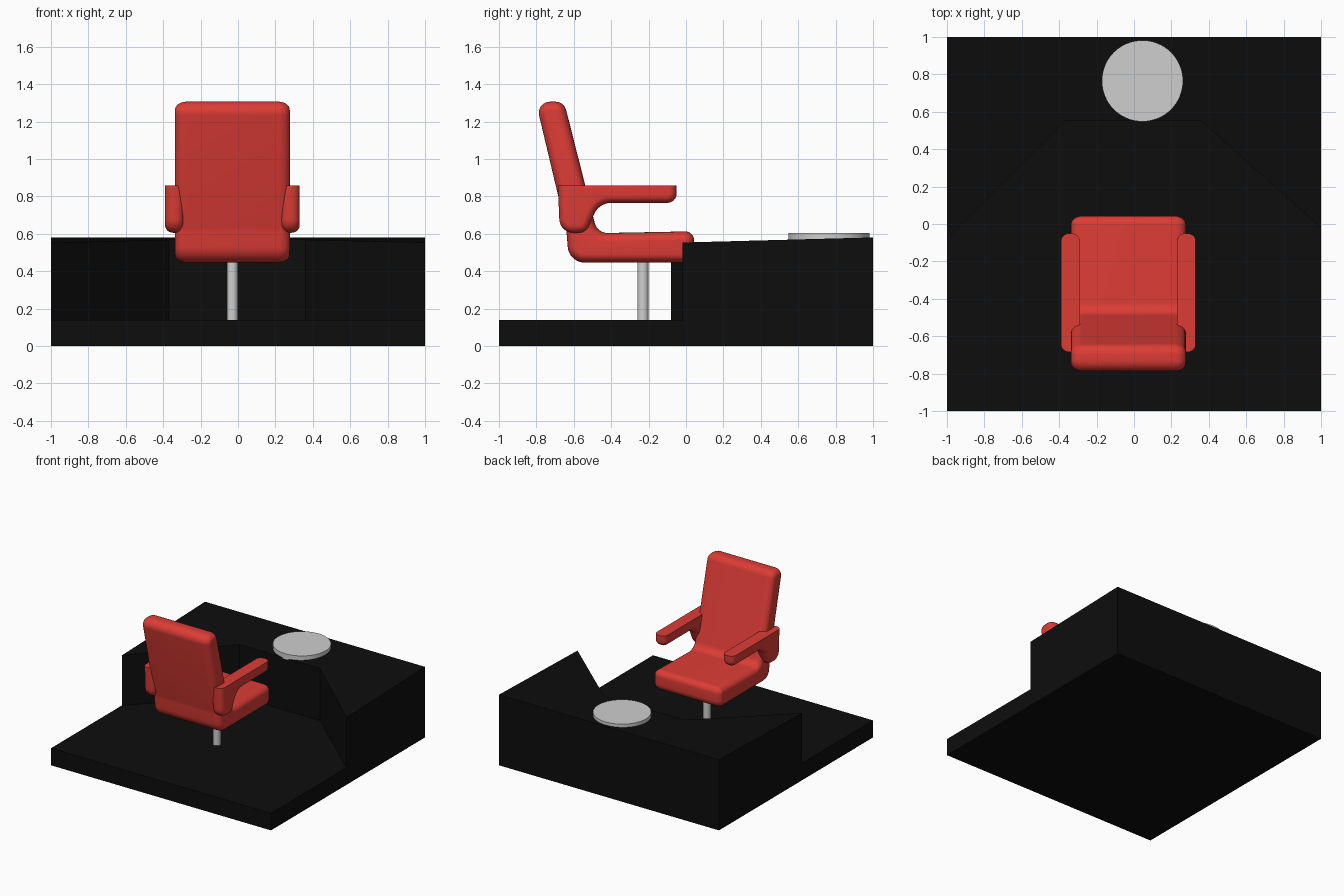
import bpy, bmesh, math
from mathutils import Vector

if "Cube" in bpy.data.objects:
    bpy.data.objects.remove(bpy.data.objects["Cube"])

CX = -0.03  # chair centre line


def material(name, rgb):
    m = bpy.data.materials.new(name)
    m.diffuse_color = (*rgb, 1)
    m.use_nodes = True
    m.node_tree.nodes["Principled BSDF"].inputs["Base Color"].default_value = m.diffuse_color
    return m


RED = material("red upholstery", (0.72, 0.045, 0.036))
BLACK = material("black", (0.004, 0.004, 0.004))
GREY = material("light grey metal", (0.62, 0.62, 0.62))


def finish(name, bm, mat, smooth=True):
    bmesh.ops.recalc_face_normals(bm, faces=bm.faces)
    me = bpy.data.meshes.new(name)
    bm.to_mesh(me)
    bm.free()
    me.materials.append(mat)
    if smooth:
        me.shade_smooth()
        me.set_sharp_from_angle(angle=math.radians(40))
    ob = bpy.data.objects.new(name, me)
    bpy.context.collection.objects.link(ob)
    return ob


def prism(name, outline, z0, top, mat):
    bm = bmesh.new()
    lo = [bm.verts.new((x, y, z0)) for x, y in outline]
    hi = [bm.verts.new((x, y, top(y))) for x, y in outline]
    bm.faces.new(lo)
    bm.faces.new(hi)
    n = len(lo)
    for i in range(n):
        j = (i + 1) % n
        bm.faces.new((lo[i], lo[j], hi[j], hi[i]))
    return finish(name, bm, mat, False)


def cylinder(name, x, y, z0, z1, r, sides, mat):
    bm = bmesh.new()
    bmesh.ops.create_cone(bm, cap_ends=True, segments=sides, radius1=r, radius2=r, depth=z1 - z0)
    bmesh.ops.translate(bm, verts=bm.verts, vec=(x, y, (z0 + z1) / 2))
    return finish(name, bm, mat)


def fillet(corners, steps=8):
    """Round each (y, z, radius) corner of a polygon with an arc."""
    out = []
    n = len(corners)
    for i, (y, z, r) in enumerate(corners):
        p = Vector((y, z))
        if r == 0:
            out.append(p)
            continue
        a = (Vector(corners[i - 1][:2]) - p).normalized()
        b = (Vector(corners[(i + 1) % n][:2]) - p).normalized()
        half = a.angle(b) / 2
        c = p + (a + b).normalized() * (r / math.sin(half))
        t = r / math.tan(half)
        u, v = p + a * t - c, p + b * t - c
        sweep = math.pi - 2 * half
        for k in range(steps + 1):
            f = k / steps
            out.append(c + (u * math.sin((1 - f) * sweep) + v * math.sin(f * sweep)) / math.sin(sweep))
    return out


def inset(pts, d):
    """Offset a counter-clockwise outline inwards."""
    out = []
    for i, p in enumerate(pts):
        e1 = (p - pts[i - 1]).normalized()
        e2 = (pts[(i + 1) % len(pts)] - p).normalized()
        n1, n2 = Vector((-e1.y, e1.x)), Vector((-e2.y, e2.x))
        out.append(p + (n1 + n2) * (d / (1 + n1.dot(n2))))
    return out


def cushion(name, corners, x0, x1, soft, depth, mat, flat_top=9.0, steps=6):
    """Side profile stretched across x, with rounded rims on both ends."""
    pts = fillet(corners)
    angles = [math.pi / 2 * k / steps for k in range(steps + 1)]
    sections = [(x0 + soft * (1 - math.cos(a)), depth * (1 - math.sin(a))) for a in angles]
    sections += [(x0 + x1 - x, d) for x, d in reversed(sections)]
    bm = bmesh.new()
    rings = [[bm.verts.new((x, q.x, min(q.y, flat_top))) for q in inset(pts, d)]
             for x, d in sections]
    n = len(pts)
    for r, s in zip(rings, rings[1:]):
        for i in range(n):
            j = (i + 1) % n
            bm.faces.new((r[i], r[j], s[j], s[i]))
    bm.faces.new(rings[0])
    bm.faces.new(rings[-1])
    return finish(name, bm, mat)


# floor and console with a trapezoid leg recess and a gently sloping top
prism("floor_platform", [(-1, -1), (1, -1), (1, 1), (-1, 1)], 0, lambda y: 0.14, BLACK)
prism("console", [(1, -0.02), (1, 1), (-1, 1), (-1, -0.08), (-0.37, 0.55), (0.36, 0.55)],
      0.14, lambda y: 0.5535 + 0.0265 * y, BLACK)
cylinder("console_disc", 0.045, 0.765, 0.56, 0.605, 0.217, 64, GREY)

# chair
cylinder("seat_post", CX, -0.23, 0.13, 0.47, 0.03, 32, GREY)
cushion("seat_and_back", [
    (0.043, 0.446, 0.06), (0.043, 0.613, 0.046), (-0.474, 0.603, 0.07),
    (-0.652, 1.306, 0.06), (-0.803, 1.306, 0.06), (-0.64, 0.62, 0.2),
    (-0.625, 0.446, 0.09)], CX - 0.307, CX + 0.307, 0.06, 0.045, RED)

# armrests: flat on top, rounded elsewhere
ARM = [(-0.05, 0.765, 0.05), (-0.05, 0.90, 0), (-0.685, 0.90, 0), (-0.675, 0.605, 0.075),
       (-0.535, 0.605, 0.06), (-0.465, 0.765, 0.1)]
for side, name in ((-1, "left_armrest"), (1, "right_armrest")):
    a, b = sorted((CX + side * 0.26, CX + side * 0.36))
    cushion(name, ARM, a, b, 0.045, 0.04, RED, flat_top=0.858)
